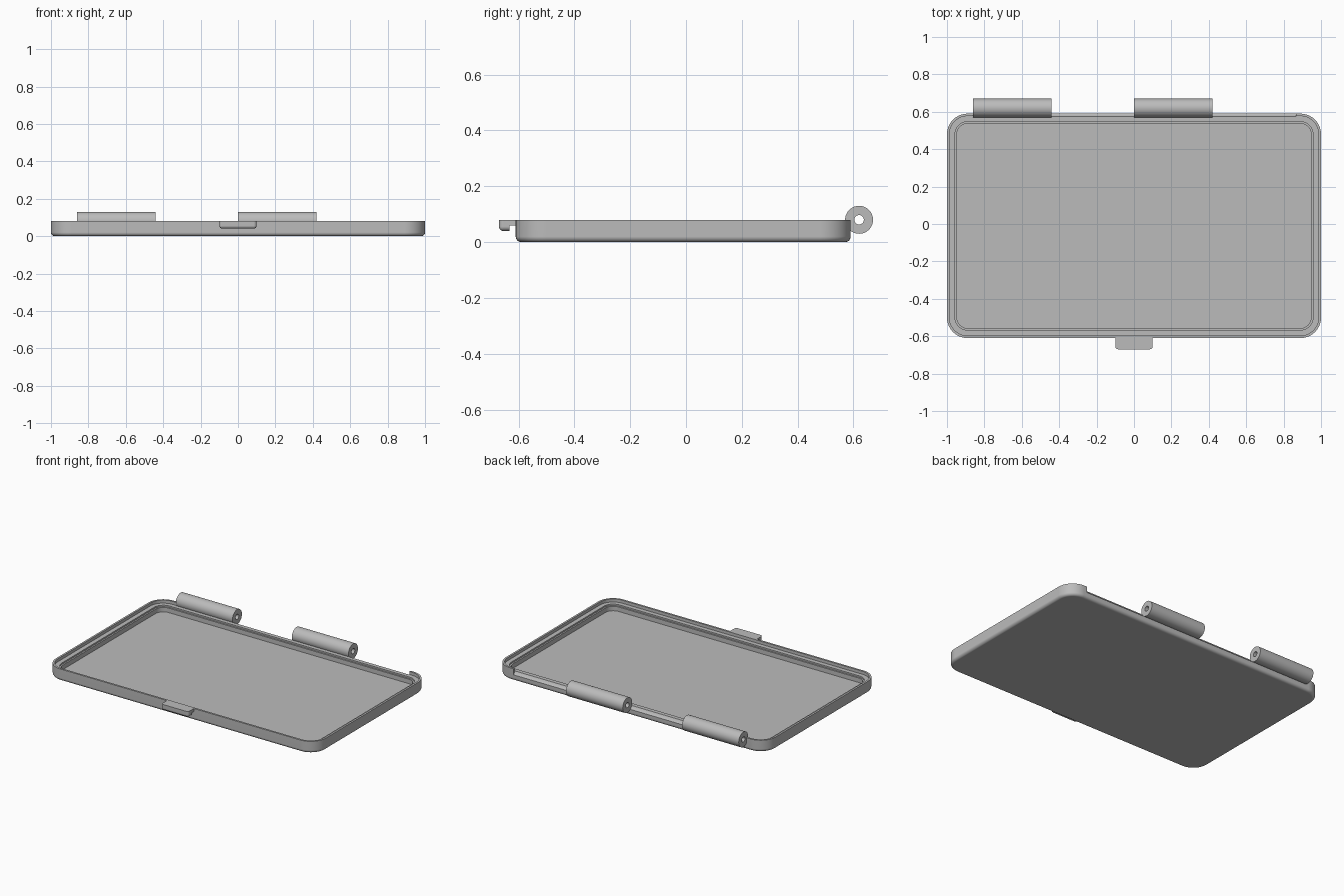
import bpy
import bmesh
from math import sin, cos, pi
from mathutils import Vector

old = bpy.data.objects.get("Cube")
if old:
    bpy.data.objects.remove(old)

# Single grey plastic
grey = bpy.data.materials.new("grey_plastic")
grey.use_nodes = True
GREY = (0.5, 0.5, 0.5, 1)
grey.diffuse_color = GREY
grey.node_tree.nodes["Principled BSDF"].inputs["Base Color"].default_value = GREY

HINGE_Y, HINGE_Z, HINGE_R, BORE_R = 0.62, 0.08, 0.05, 0.017
TRAY_Y, HALF_X, HALF_Y, CORNER = -0.01, 1.0, 0.6, 0.11


def make_object(name, bm):
    bmesh.ops.recalc_face_normals(bm, faces=bm.faces)
    mesh = bpy.data.meshes.new(name)
    bm.to_mesh(mesh)
    bm.free()
    mesh.materials.append(grey)
    obj = bpy.data.objects.new(name, mesh)
    bpy.context.collection.objects.link(obj)
    return obj


def activate(obj):
    bpy.ops.object.select_all(action='DESELECT')
    obj.select_set(True)
    bpy.context.view_layer.objects.active = obj


def smooth(obj):
    activate(obj)
    bpy.ops.object.shade_smooth_by_angle(angle=pi / 6)
    mod = obj.modifiers.new("even_shading", 'WEIGHTED_NORMAL')
    mod.keep_sharp = True


def skin(name, loops, closed):
    """Bridge equal-length loops; close into a ring or cap both ends."""
    bm = bmesh.new()
    rings = [[bm.verts.new(p) for p in loop] for loop in loops]
    pairs = list(zip(rings, rings[1:]))
    if closed:
        pairs.append((rings[-1], rings[0]))
    else:
        bm.faces.new(rings[0])
        bm.faces.new(rings[-1])
    n = len(rings[0])
    for a, b in pairs:
        for i in range(n):
            j = (i + 1) % n
            bm.faces.new((a[i], a[j], b[j], b[i]))
    return make_object(name, bm)


def rounded_rect(inset, z, steps=10):
    r = CORNER - inset
    pts = []
    for k, (sx, sy) in enumerate([(1, 1), (-1, 1), (-1, -1), (1, -1)]):
        for s in range(steps + 1):
            a = (k + s / steps) * pi / 2
            pts.append((sx * (HALF_X - CORNER) + r * cos(a),
                        TRAY_Y + sy * (HALF_Y - CORNER) + r * sin(a), z))
    return pts


def circle(x, r, n=48):
    return [(x, HINGE_Y + r * cos(2 * pi * i / n), HINGE_Z + r * sin(2 * pi * i / n))
            for i in range(n)]


# Tray: rounded bottom edge, thin rim, recessed ledge, inner step and floor
fillet = 0.02
section = [(fillet * (1 - sin(a)), fillet * (1 - cos(a)))
           for a in (pi / 2 * i / 6 for i in range(7))]
section += [(0, 0.08), (0.013, 0.08), (0.013, 0.06), (0.043, 0.06),
            (0.043, 0.05), (0.053, 0.05), (0.053, 0.02)]
tray = skin("tray", [rounded_rect(*p) for p in section], False)

# Round relief along the back edge for the mating hinge
cutter = skin("hinge_relief_cutter",
              [circle(-0.86, HINGE_R), circle(0.866, HINGE_R)], False)
cutter.hide_render = True
relief = tray.modifiers.new("hinge_relief", 'BOOLEAN')
relief.operation = 'DIFFERENCE'
relief.solver = 'EXACT'
relief.object = cutter
activate(tray)
bpy.ops.object.modifier_apply(modifier=relief.name)
bpy.data.objects.remove(cutter)
smooth(tray)

# Hinge barrels with a through bore
for name, x0, x1 in (("right_hinge_barrel", -0.86, -0.44), ("left_hinge_barrel", 0.0, 0.42)):
    smooth(skin(name, [circle(x0, HINGE_R), circle(x1, HINGE_R),
                       circle(x1, BORE_R), circle(x0, BORE_R)], True))

# Front latch: hooked profile extruded across, outer lip edges rounded
hook = [(-0.605, 0.08), (-0.67, 0.08), (-0.67, 0.04),
        (-0.632, 0.04), (-0.632, 0.06), (-0.605, 0.06)]
bm = bmesh.new()
face = bm.faces.new([bm.verts.new((-0.1, y, z)) for y, z in hook])
ext = bmesh.ops.extrude_face_region(bm, geom=[face])
bmesh.ops.translate(bm, vec=Vector((0.2, 0, 0)),
                    verts=[v for v in ext["geom"] if isinstance(v, bmesh.types.BMVert)])


def lip_edge(e):
    a, b = (v.co for v in e.verts)
    front = max(a.y, b.y) < -0.66 and min(a.z, b.z) < 0.05
    end = max(a.z, b.z) < 0.05 and abs(a.x - b.x) < 0.01
    return front or end


bmesh.ops.bevel(bm, geom=[e for e in bm.edges if lip_edge(e)],
                offset=0.016, segments=5, profile=0.5, affect='EDGES')
smooth(make_object("front_latch", bm))
